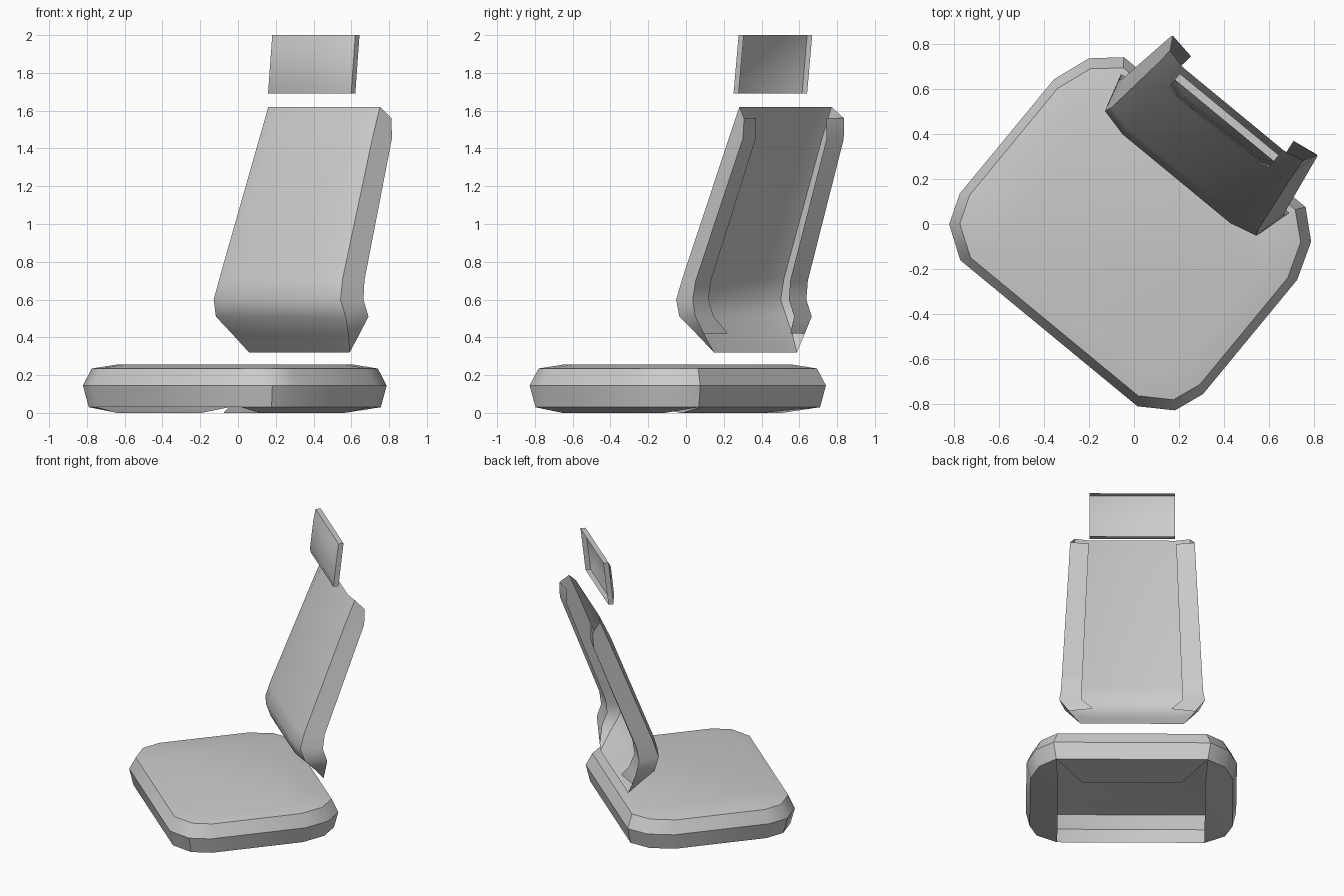
import bpy, bmesh, math
from mathutils import Matrix, Vector

if "Cube" in bpy.data.objects:
    bpy.data.objects.remove(bpy.data.objects["Cube"], do_unlink=True)

# One grey for the whole chair
grey = bpy.data.materials.new("plain_grey")
grey.use_nodes = True
COLOUR = (0.6, 0.6, 0.6, 1)
grey.diffuse_color = COLOUR
grey.node_tree.nodes["Principled BSDF"].inputs["Base Color"].default_value = COLOUR

# The chair is modelled facing -y, then turned about the vertical
TURN = Matrix.Rotation(math.radians(-39.5), 4, "Z") @ Matrix.Translation((0.017, 0, 0))


def finish(name, bm, angle):
    bmesh.ops.remove_doubles(bm, verts=bm.verts, dist=0.0005)
    bm.transform(TURN)
    mesh = bpy.data.meshes.new(name)
    bm.to_mesh(mesh)
    bm.free()
    obj = bpy.data.objects.new(name, mesh)
    bpy.context.collection.objects.link(obj)
    mesh.materials.append(grey)
    bpy.ops.object.select_all(action="DESELECT")
    obj.select_set(True)
    bpy.context.view_layer.objects.active = obj
    bpy.ops.object.shade_smooth_by_angle(angle=math.radians(angle))


def face(bm, points):
    bm.faces.new([bm.verts.new(p) for p in points])


def flip(points):
    return [Vector((-p[0], p[1], p[2])) for p in reversed(points)]


def mirrored_face(bm, points):
    face(bm, points)
    face(bm, flip(points))


def bridge(bm, a, b):
    """Join two closed rings of equal length."""
    for i in range(len(a)):
        j = (i + 1) % len(a)
        face(bm, (a[i], a[j], b[j], b[i]))


# Seat cushion: rounded outline stacked in rings, open underneath
half = [(.51, -.615), (.65, -.523), (.70, -.388), (.70, .27), (.64, .44), (.523, .543)]
outline = half + [(-x, y) for x, y in reversed(half)]


def seat_ring(inset, z):
    mid = -.036
    return [Vector((x * (1 - inset / .7), mid + (y - mid) * (1 - inset / .58), z))
            for x, y in outline]


bm = bmesh.new()
rings = [seat_ring(i, z) for i, z in ((.025, .03), (0, .145), (.038, .235), (.14, .255))]
for low, high in zip(rings, rings[1:]):
    bridge(bm, low, high)
face(bm, rings[-1])

# Seat underside: folded side panels and a rear flap
p = rings[0][:6]
q0, q1 = Vector((.49, -.43, 0)), Vector((.49, .27, 0))
for panel in ((p[1], p[0], q0), (p[2], p[1], q0), (p[3], p[2], q0, q1),
              (p[4], p[3], q1), (p[5], p[4], q1)):
    mirrored_face(bm, panel)
tip = Vector((.33, .26, 0))
face(bm, (p[5], tip, flip([tip])[0], flip([p[5]])[0]))
finish("seat_cushion", bm, 35)

# Backrest: bent front panel with side walls and turned-in rear lips
centre = [(.26, .49, .32), (.28, .39, .42), (.30, .305, .51), (.31, .275, .6),
          (.31, .31, .71), (.29, .595, 1.45), (.29, .675, 1.62)]
front_edge = [(.345, .49, .32), (.40, .413, .42), (.445, .335, .51), (.435, .305, .6),
              (.423, .337, .71), (.388, .626, 1.45), (.383, .696, 1.62)]
rear_edge = [(.345, .49, .32), (.42, .483, .42), (.485, .477, .51), (.473, .45, .6),
             (.467, .465, .7), (.42, .75, 1.45), (.415, .755, 1.56)]
lip = [(.26, .515, .42), (.335, .48, .51), (.335, .444, .6),
       (.33, .457, .7), (.295, .735, 1.45), (.29, .735, 1.56)]

bm = bmesh.new()


def strip(a, b):
    for i in range(len(a) - 1):
        corners = []
        for c in (a[i], b[i], b[i + 1], a[i + 1]):
            if Vector(c) not in corners:
                corners.append(Vector(c))
        mirrored_face(bm, corners)


for a, b in zip(centre, centre[1:]):
    face(bm, ((-a[0], a[1], a[2]), a, b, (-b[0], b[1], b[2])))
strip(centre, front_edge)
strip(front_edge, rear_edge)
strip(rear_edge[1:], lip)
finish("backrest", bm, 42)

# Headrest: shallow open-backed pan with a bulging front
bm = bmesh.new()


def head_ring(inset, forward):
    w, low, high = .285 - inset, 1.69 + inset, 2 - inset
    return [Vector((x, .575 + (z - 1.69) * .113 - forward, z))
            for x, z in ((-w, low), (w, low), (w, high), (-w, high))]


rear, rim, bulge = head_ring(0, -.035), head_ring(0, 0), head_ring(.055, .025)
bridge(bm, rear, rim)
bridge(bm, rim, bulge)
face(bm, bulge)
finish("headrest", bm, 42)
